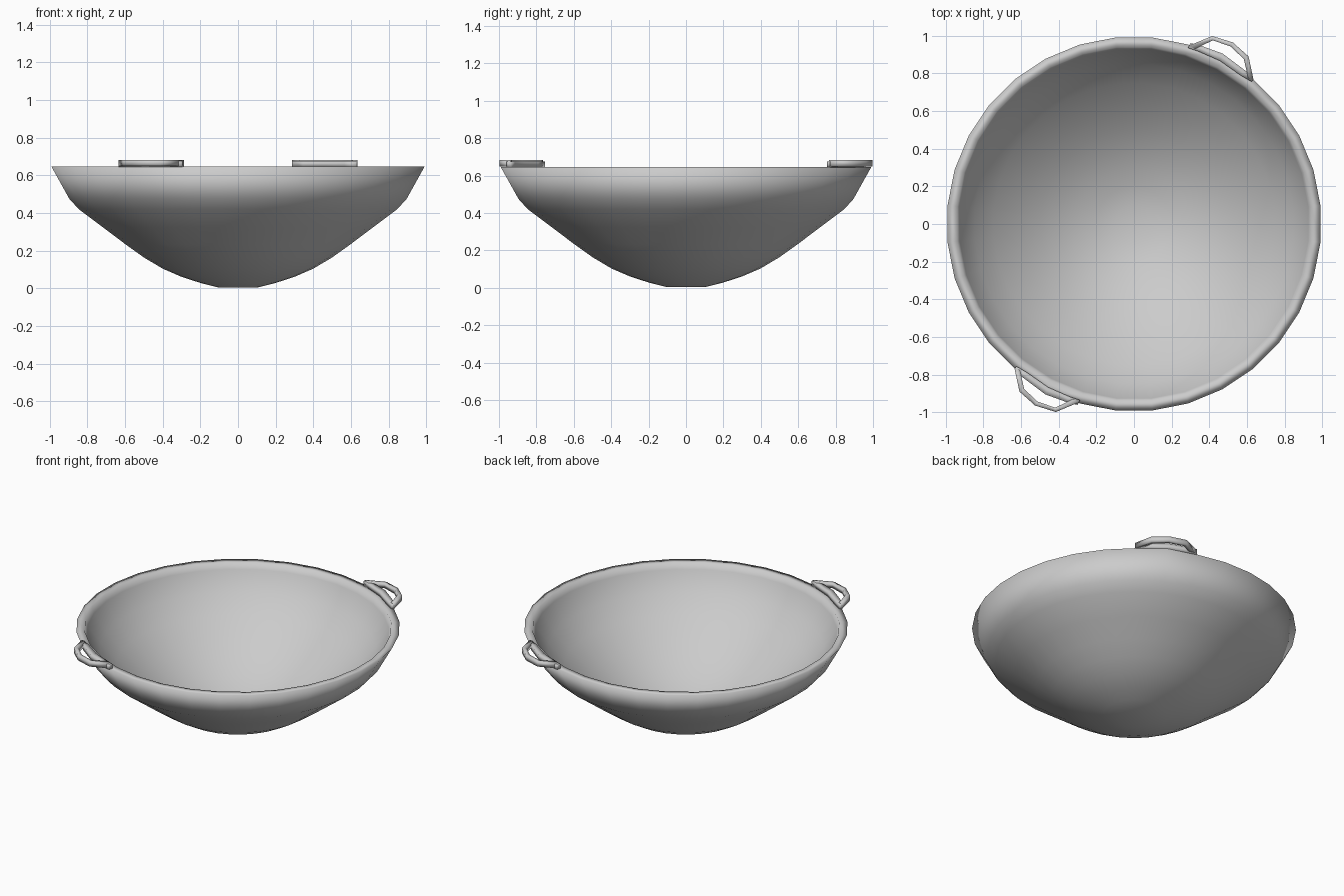
import bpy, math

if "Cube" in bpy.data.objects:
    bpy.data.objects.remove(bpy.data.objects["Cube"])

SIDES = 32


def make_object(name, verts, faces):
    mesh = bpy.data.meshes.new(name)
    mesh.from_pydata(verts, [], faces)
    obj = bpy.data.objects.new(name, mesh)
    bpy.context.collection.objects.link(obj)
    bpy.ops.object.select_all(action='DESELECT')
    obj.select_set(True)
    bpy.context.view_layer.objects.active = obj
    bpy.ops.object.mode_set(mode='EDIT')
    bpy.ops.mesh.select_all(action='SELECT')
    bpy.ops.mesh.normals_make_consistent(inside=False)
    bpy.ops.object.mode_set(mode='OBJECT')
    bpy.ops.object.shade_smooth()
    return obj


def lathe(name, profile, bulge):
    """Revolved profile; 'bulge' pushes the rim out under the two handles."""
    verts, faces = [], []
    for r, z in profile:
        for i in range(SIDES):
            a = 2 * math.pi * (i + 0.5) / SIDES
            s = bulge / r if r > 0.99 and i % 16 == 5 else 1
            verts.append((s * r * math.cos(a), s * r * math.sin(a), z))
    n = len(profile)
    for k in range(n - 1):
        for i in range(SIDES):
            j = (i + 1) % SIDES
            faces.append((k * SIDES + i, k * SIDES + j,
                          (k + 1) * SIDES + j, (k + 1) * SIDES + i))
    faces.append(tuple(range(SIDES)))
    faces.append(tuple(range((n - 1) * SIDES, n * SIDES)))
    return make_object(name, verts, faces)


def strip(name, outer, inner, z0, z1, flip):
    """Flat bar between two plan outlines, turned half a circle if flip = -1."""
    verts, faces = [], []
    for o, i in zip(outer, inner):
        for (x, y), z in ((o, z0), (o, z1), (i, z1), (i, z0)):
            verts.append((flip * x, flip * y, z))
    n = len(outer)
    for k in range(n - 1):
        for c in range(4):
            d = (c + 1) % 4
            faces.append((4 * k + c, 4 * k + d, 4 * k + 4 + d, 4 * k + 4 + c))
    faces += [(0, 1, 2, 3), tuple(range(4 * n - 4, 4 * n))]
    return make_object(name, verts, faces)


# Bowl: outer wall, flat rim, then the inner dish
lathe("bowl", [
    (0.10, 0.003), (0.20, 0.028), (0.30, 0.06), (0.40, 0.103), (0.50, 0.162),
    (0.60, 0.233), (0.72, 0.323), (0.85, 0.42), (0.90, 0.475), (0.995, 0.645),
    (0.943, 0.645), (0.93, 0.605), (0.85, 0.487), (0.75, 0.38), (0.60, 0.258),
    (0.50, 0.188), (0.40, 0.13), (0.30, 0.085), (0.20, 0.052), (0.10, 0.028),
], 1.015)

# Handles: a base bar on the rim and an angular loop outside it
bar_out = [(0.30, 0.96), (0.36, 0.945), (0.47, 0.905), (0.59, 0.815), (0.635, 0.77)]
bar_in = [(0.287, 0.935), (0.345, 0.915), (0.455, 0.867), (0.565, 0.79), (0.625, 0.755)]
loop_out = [(0.288, 0.945), (0.415, 0.998), (0.525, 0.964), (0.608, 0.89), (0.635, 0.765)]
loop_in = [(0.325, 0.93), (0.418, 0.975), (0.512, 0.943), (0.583, 0.876), (0.606, 0.775)]
for label, flip in (("back", 1), ("front", -1)):
    strip(label + "_handle_base", bar_out, bar_in, 0.643, 0.676, flip)
    strip(label + "_handle_loop", loop_out, loop_in, 0.648, 0.682, flip)
